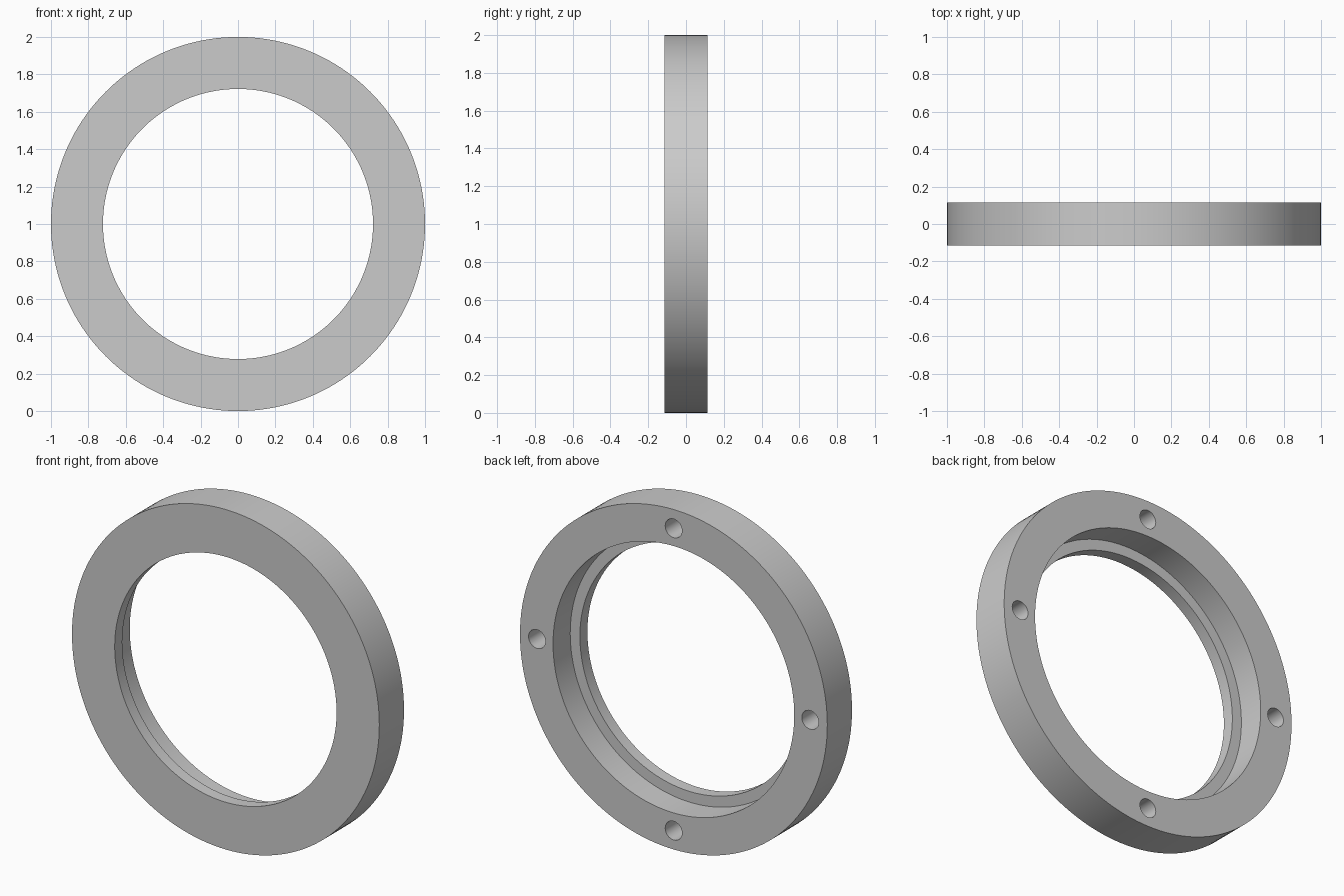
import bpy, bmesh, math
from mathutils import Matrix, Vector

if "Cube" in bpy.data.objects:
    bpy.data.objects.remove(bpy.data.objects["Cube"], do_unlink=True)

OUTER, BORE, RECESS = 1.0, 0.722, 0.785
HALF, RECESS_FLOOR = 0.115, -0.045
HOLE_CIRCLE, HOLE_RADIUS, HOLE_DEPTH = 0.889, 0.055, 0.16
SEGMENTS = 160

grey = bpy.data.materials.new("plain grey")
grey.use_nodes = True
color = (0.6, 0.6, 0.6, 1)
grey.diffuse_color = color
grey.node_tree.nodes["Principled BSDF"].inputs["Base Color"].default_value = color


def make_object(name, bm):
    bmesh.ops.recalc_face_normals(bm, faces=bm.faces)
    mesh = bpy.data.meshes.new(name)
    bm.to_mesh(mesh)
    bm.free()
    mesh.materials.append(grey)
    obj = bpy.data.objects.new(name, mesh)
    bpy.context.collection.objects.link(obj)
    return obj


# Ring: stepped section revolved around the y axis
profile = [(BORE, -HALF), (OUTER, -HALF), (OUTER, HALF),
           (RECESS, HALF), (RECESS, RECESS_FLOOR), (BORE, RECESS_FLOOR)]
bm = bmesh.new()
loops = []
for i in range(SEGMENTS):
    a = math.tau * i / SEGMENTS
    loops.append([bm.verts.new((r * math.cos(a), y, 1 + r * math.sin(a)))
                  for r, y in profile])
for i, loop in enumerate(loops):
    after = loops[(i + 1) % SEGMENTS]
    for j in range(len(profile)):
        k = (j + 1) % len(profile)
        bm.faces.new((loop[j], loop[k], after[k], after[j]))
ring = make_object("mounting_ring", bm)

# Four blind screw holes in the back face
bm = bmesh.new()
for i in range(4):
    a = math.pi / 2 * i
    centre = Vector((HOLE_CIRCLE * math.cos(a), HALF, 1 + HOLE_CIRCLE * math.sin(a)))
    bmesh.ops.create_cone(
        bm, cap_ends=True, segments=32, radius1=HOLE_RADIUS, radius2=HOLE_RADIUS,
        depth=2 * HOLE_DEPTH,
        matrix=Matrix.Translation(centre) @ Matrix.Rotation(math.pi / 2, 4, "X"))
cutter = make_object("screw_hole_cutter", bm)
cutter.hide_render = True

cut = ring.modifiers.new("screw holes", "BOOLEAN")
cut.operation = "DIFFERENCE"
cut.solver = "EXACT"
cut.object = cutter

bpy.ops.object.select_all(action="DESELECT")
bpy.context.view_layer.objects.active = ring
ring.select_set(True)
bpy.ops.object.modifier_apply(modifier=cut.name)
bpy.data.objects.remove(cutter, do_unlink=True)
bpy.ops.object.shade_smooth_by_angle(angle=math.radians(30))
